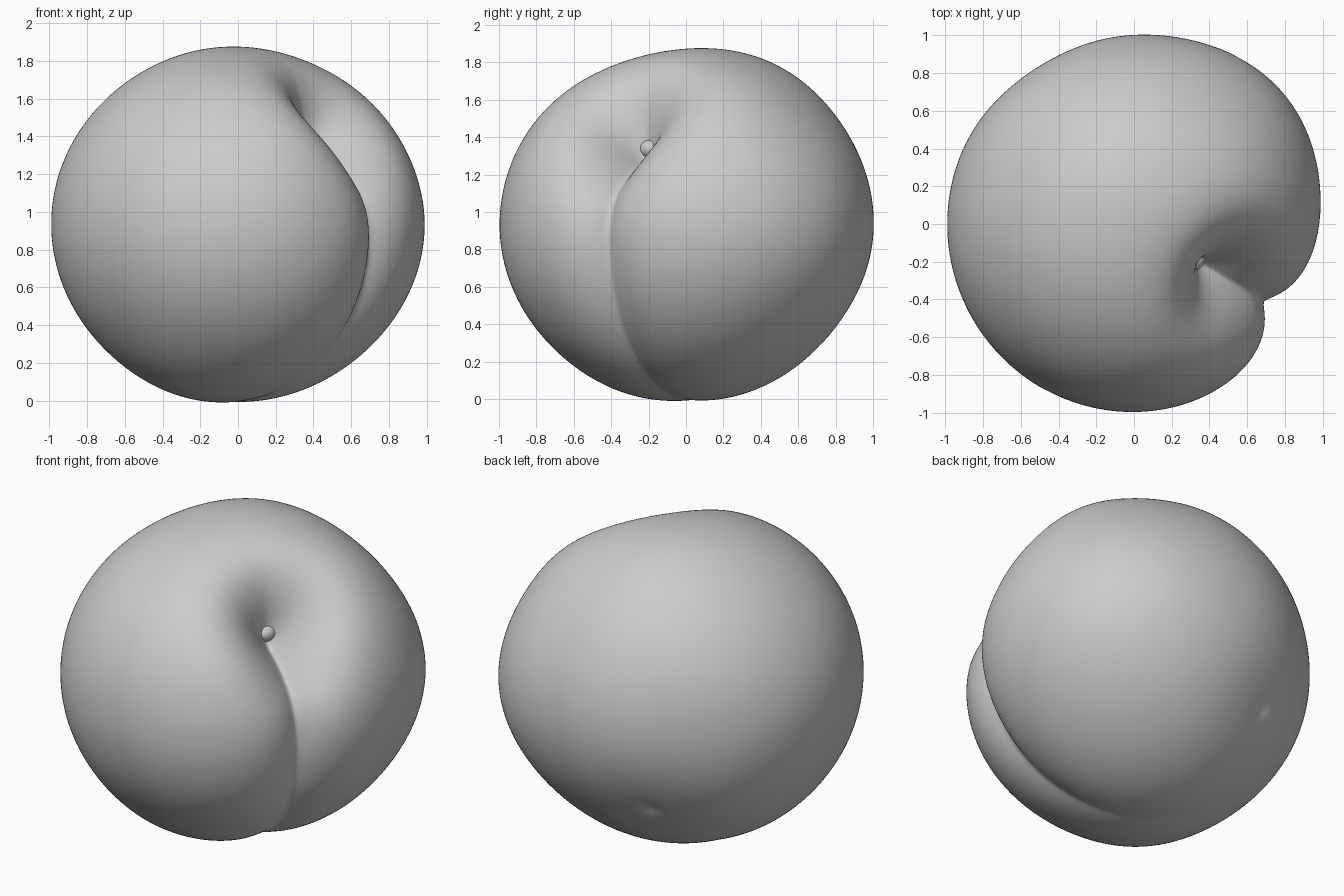
import bpy
from math import exp, atan2, degrees, radians, sin, cos, hypot
from mathutils import Vector

cube = bpy.data.objects.get("Cube")
if cube:
    bpy.data.objects.remove(cube, do_unlink=True)

grey = bpy.data.materials.new("soft_grey")
grey.use_nodes = True
grey.diffuse_color = (0.6, 0.6, 0.6, 1)
grey.node_tree.nodes["Principled BSDF"].inputs["Base Color"].default_value = (0.6, 0.6, 0.6, 1)

CENTRE = Vector((0, 0, 0.935))
RADII = Vector((0.99, 1.0, 0.935))
SEAM = radians(-30.5)                                   # heading of the cleft
up = Vector((0, 0, 1))
out = Vector((cos(SEAM), sin(SEAM), 0))
side = Vector((-sin(SEAM), cos(SEAM), 0))


def on_seam(angle):
    """Direction in the plane of the cleft, at an angle above level."""
    return out * cos(radians(angle)) + up * sin(radians(angle))


stem_dir = on_seam(47)

# Swellings, flats and hollows: direction, height, width
LUMPS = [(Vector(d).normalized(), h, w) for d, h, w in (
    (stem_dir, -0.33, 0.29),                            # stem hollow
    (on_seam(27), -0.10, 0.27),                         # trough below it
    ((0.75, 0.66, 0), 0.06, 0.55),
    ((0.6, 0.3, 0.75), 0.02, 0.35),
    ((-0.1, 0.45, 0.89), 0.03, 0.45),
    ((0, 0, -1), 0.03, 0.6),
    ((-0.35, -0.35, -0.87), 0.015, 0.35),
    ((0.2, -0.3, 0.93), -0.015, 0.4),
    ((-0.55, 0.83, 0), -0.02, 0.4),
    ((-0.28, 0.73, -0.48), -0.03, 0.35),
    ((-0.28, 0.73, -0.48), -0.015, 0.06))]              # blossom dent


def bell(x, width):
    return exp(-(x / width) ** 2)


def relief(d):
    """Height of the skin above the round body in direction d."""
    along = degrees(atan2(d.z, d.dot(out)))
    cleft = 0.2 * bell(along - 15, 75 if along < 15 else 30)
    cleft *= exp((0.02 - hypot(d.dot(side), 0.02)) / 0.21)
    return sum(h * bell(d.angle(p), w) for p, h, w in LUMPS) - cleft


def finish(obj, name):
    obj.name = name
    obj.data.materials.append(grey)
    bpy.ops.object.shade_smooth_by_angle(angle=radians(60))


# Fruit body, with one meridian lying exactly in the cleft
bpy.ops.mesh.primitive_uv_sphere_add(segments=288, ring_count=144, radius=1)
body = bpy.context.object
for v in body.data.vertices:
    d = (out * v.co.x + side * v.co.y + up * v.co.z).normalized()
    v.co = CENTRE + Vector([a * r for a, r in zip(d, RADII)]) + d * relief(d)
finish(body, "fruit_body")

# Stem scar at the bottom of the hollow
bpy.ops.mesh.primitive_uv_sphere_add(segments=32, ring_count=16, radius=1)
scar = bpy.context.object
scar.scale = (0.06, 0.05, 0.05)
scar.rotation_euler = stem_dir.to_track_quat('Z', 'Y').to_euler()
scar.location = CENTRE + stem_dir * 0.55
finish(scar, "stem_scar")
